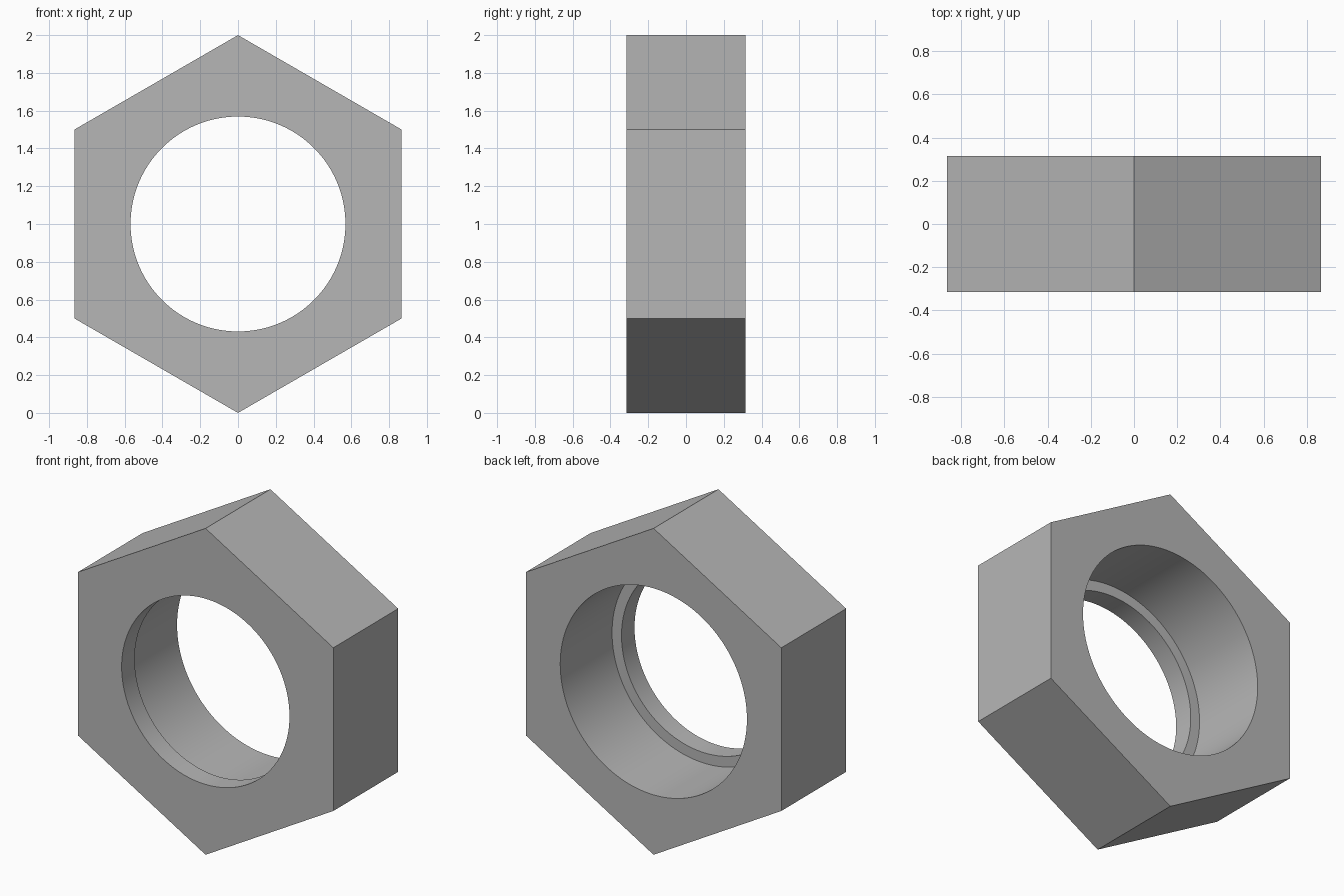
import bpy
import bmesh
import math

cube = bpy.data.objects.get("Cube")
if cube:
    bpy.data.objects.remove(cube, do_unlink=True)

HALF = 0.314        # half the thickness
LEDGE = -0.188      # depth of the inner shoulder
BORE, COUNTERBORE = 0.569, 0.633
SEGMENTS = 128

# Material
steel = bpy.data.materials.new("grey_steel")
steel.use_nodes = True
grey = (0.47, 0.47, 0.47, 1)
steel.diffuse_color = grey
steel.node_tree.nodes["Principled BSDF"].inputs["Base Color"].default_value = grey

bm = bmesh.new()


def loop(radius, y, sides):
    """Closed ring of edges around the y axis, first corner at the top."""
    verts = []
    for i in range(sides):
        a = math.tau * i / sides
        verts.append(bm.verts.new((radius * math.sin(a), y, 1 + radius * math.cos(a))))
    return [bm.edges.new((verts[i], verts[(i + 1) % sides])) for i in range(sides)]


def wall(ring_a, ring_b):
    """Quads between two rings with the same number of sides."""
    for a, b in zip(ring_a, ring_b):
        bm.faces.new((a.verts[0], a.verts[1], b.verts[1], b.verts[0]))


# Hexagonal outside
hex_front = loop(1, -HALF, 6)
hex_back = loop(1, HALF, 6)
wall(hex_front, hex_back)

# Stepped hole: narrow lip, flat shoulder, wide bore
lip_front = loop(BORE, -HALF, SEGMENTS)
lip_back = loop(BORE, LEDGE, SEGMENTS)
bore_front = loop(COUNTERBORE, LEDGE, SEGMENTS)
bore_back = loop(COUNTERBORE, HALF, SEGMENTS)
wall(lip_front, lip_back)
wall(lip_back, bore_front)
wall(bore_front, bore_back)

# Flat end faces around the hole
for outer, inner in ((hex_front, lip_front), (hex_back, bore_back)):
    bmesh.ops.triangle_fill(bm, edges=outer + inner, use_beauty=True)

bmesh.ops.recalc_face_normals(bm, faces=bm.faces[:])
mesh = bpy.data.meshes.new("hex_nut")
bm.to_mesh(mesh)
bm.free()
mesh.materials.append(steel)

nut = bpy.data.objects.new("hex_nut", mesh)
bpy.context.collection.objects.link(nut)
bpy.ops.object.select_all(action="DESELECT")
nut.select_set(True)
bpy.context.view_layer.objects.active = nut
bpy.ops.object.shade_smooth_by_angle(angle=math.radians(30))
